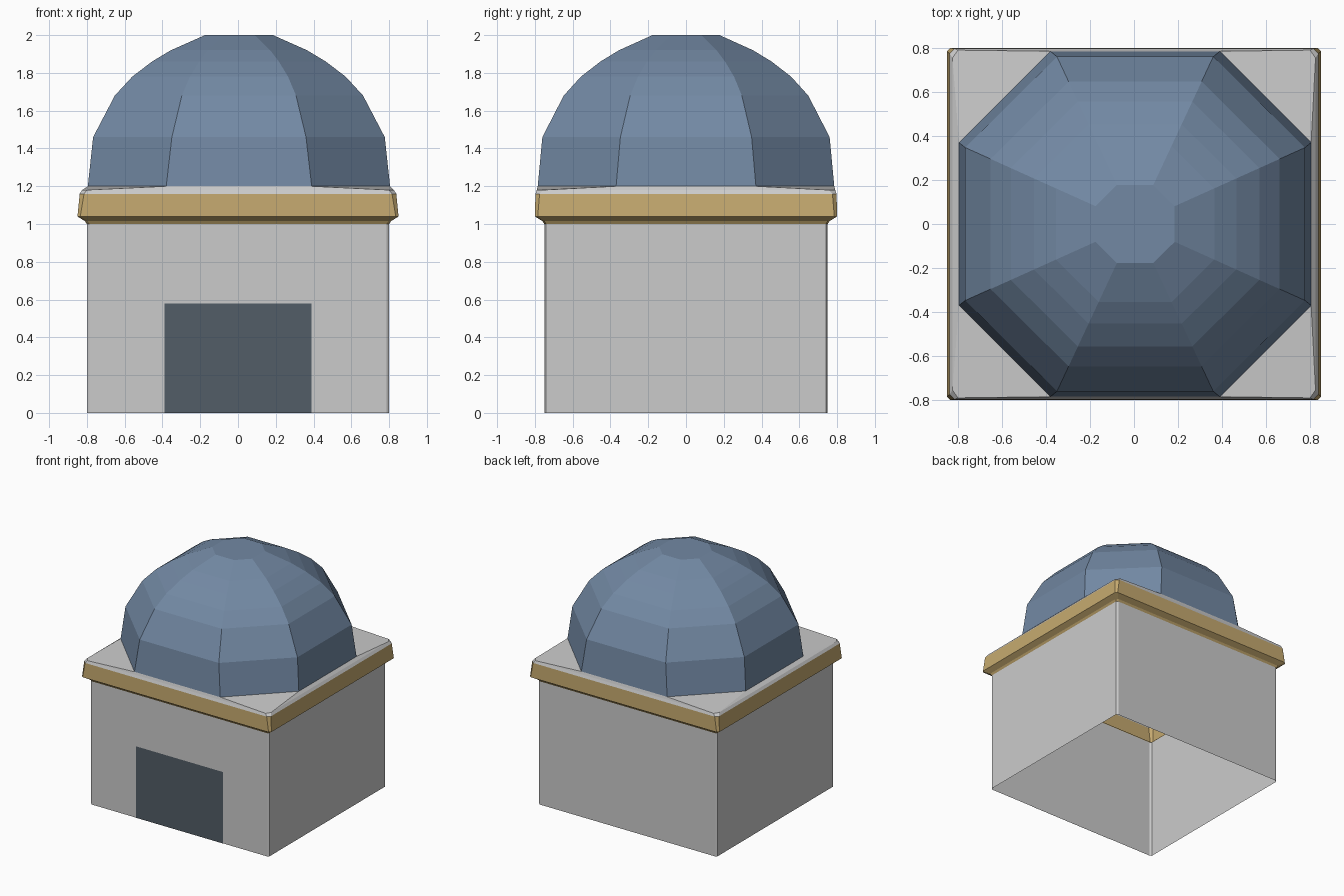
import bpy

if "Cube" in bpy.data.objects:
    bpy.data.objects.remove(bpy.data.objects["Cube"])


def ring(z, hx, cx, hy, cy, ox=0.0):
    """Eight-sided outline: a rectangle with cut corners, or an octagon."""
    pts = [(hx, -cy), (hx, cy), (cx, hy), (-cx, hy),
           (-hx, cy), (-hx, -cy), (-cx, -hy), (cx, -hy)]
    return [(x + ox, y, z) for x, y in pts]


def shell(name, rings, color=None, cap=False):
    """Skin a stack of rings with flat faces, open unless capped on top."""
    verts = [p for r in rings for p in r]
    faces = []
    for k in range(len(rings) - 1):
        a, b = k * 8, k * 8 + 8
        for i in range(8):
            j = (i + 1) % 8
            faces.append((a + i, a + j, b + j, b + i))
    if cap:
        top = (len(rings) - 1) * 8
        faces.append(tuple(range(top, top + 8)))
    return add_mesh(name, verts, faces, color)


def add_mesh(name, verts, faces, color=None):
    mesh = bpy.data.meshes.new(name)
    mesh.from_pydata(verts, [], faces)
    mesh.update()
    obj = bpy.data.objects.new(name, mesh)
    bpy.context.collection.objects.link(obj)
    if color:
        mat = bpy.data.materials.new(name + "_color")
        mat.diffuse_color = (*color, 1)
        mat.use_nodes = True
        mat.node_tree.nodes["Principled BSDF"].inputs["Base Color"].default_value = mat.diffuse_color
        mesh.materials.append(mat)
    return obj


GOLD = (0.56, 0.40, 0.16)
BLUE = (0.17, 0.25, 0.37)
DARK = (0.085, 0.11, 0.135)

# Outlines shared between neighbouring parts
wall_top = ring(1.0, 0.80, 0.785, 0.75, 0.74)
trim_top = ring(1.16, 0.838, 0.815, 0.797, 0.775)
dome_base = ring(1.2, 0.80, 0.385, 0.785, 0.37, 0.005)

# Walls, hollow and open underneath
shell("walls", [ring(0, 0.80, 0.785, 0.75, 0.74), wall_top])

# Flared cornice
shell("cornice", [wall_top,
                  ring(1.015, 0.81, 0.795, 0.76, 0.75),
                  ring(1.04, 0.85, 0.835, 0.80, 0.785),
                  trim_top], GOLD)

# Roof skirt from cornice to dome
shell("roof_skirt", [trim_top,
                     ring(1.18, 0.825, 0.80, 0.79, 0.755),
                     dome_base])

# Eight-sided dome with a flat top
profile = [(0.772, 1.46), (0.657, 1.68), (0.565, 1.78),
           (0.46, 1.86), (0.36, 1.92), (0.18, 2.0)]
rings = [dome_base] + [
    ring(z, r, r * 0.46, r * 0.985, r * 0.45, 0.005) for r, z in profile]
shell("dome", rings, BLUE, cap=True)

# Door panel on the front wall
d = -0.752
add_mesh("door", [(-0.39, d, 0), (0.39, d, 0), (0.39, d, 0.58), (-0.39, d, 0.58)],
         [(0, 1, 2, 3)], DARK)
